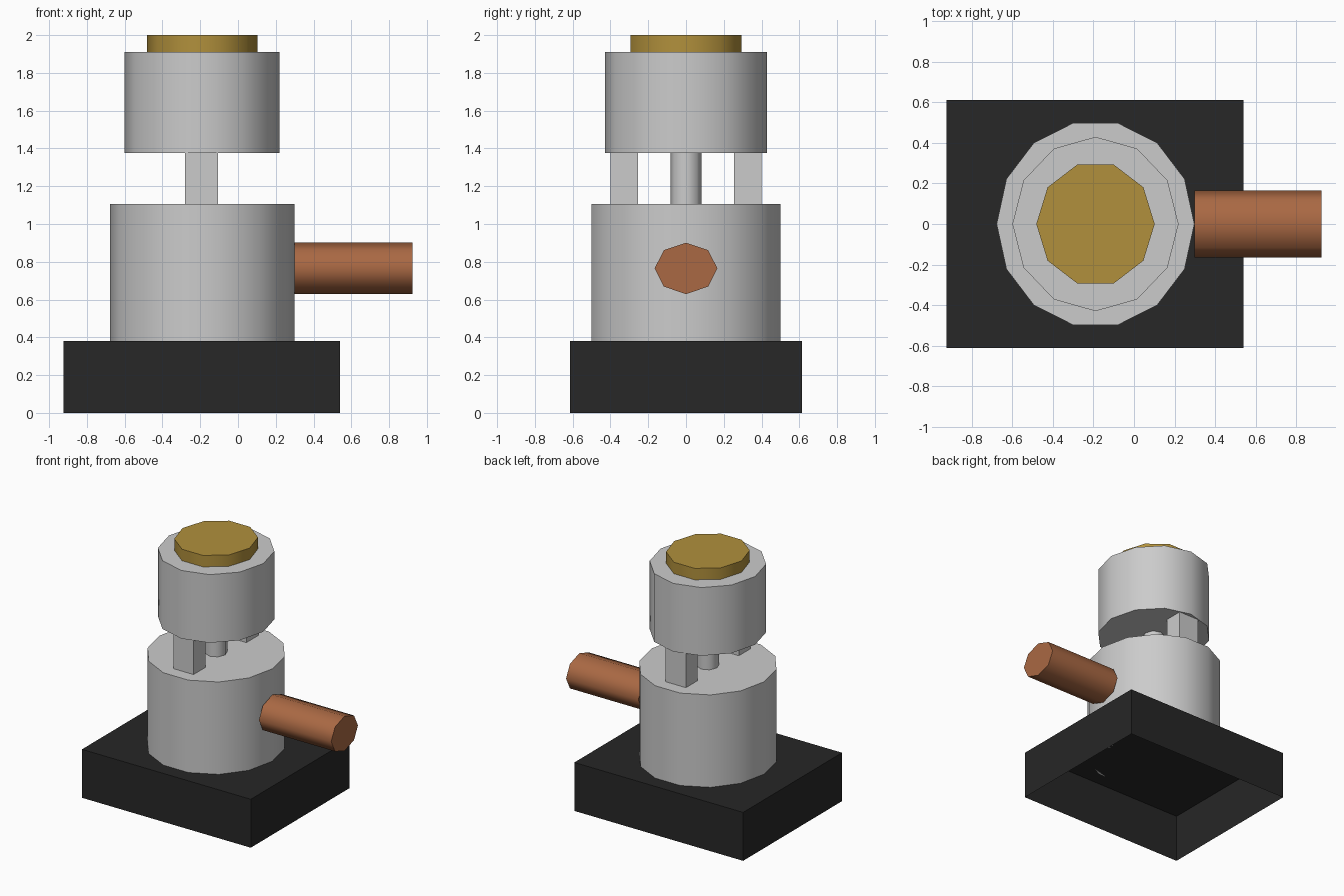
import bpy, bmesh, math
from mathutils import Matrix, Vector

if "Cube" in bpy.data.objects:
    bpy.data.objects.remove(bpy.data.objects["Cube"])

CX = -0.19  # shared vertical axis of the stack


def material(name, rgb):
    m = bpy.data.materials.new(name)
    m.diffuse_color = (*rgb, 1)
    m.use_nodes = True
    m.node_tree.nodes["Principled BSDF"].inputs["Base Color"].default_value = m.diffuse_color
    return m


def finish(name, bm, mat=None, smooth=False):
    bmesh.ops.recalc_face_normals(bm, faces=bm.faces)
    me = bpy.data.meshes.new(name)
    bm.to_mesh(me)
    bm.free()
    if smooth:
        me.polygons.foreach_set("use_smooth", [True] * len(me.polygons))
        me.set_sharp_from_angle(angle=math.radians(60))
    if mat:
        me.materials.append(mat)
    ob = bpy.data.objects.new(name, me)
    bpy.context.collection.objects.link(ob)
    return ob


def box(name, lo, hi, mat=None, open_bottom=False):
    lo, hi = Vector(lo), Vector(hi)
    bm = bmesh.new()
    bmesh.ops.create_cube(bm, size=1, matrix=Matrix.Translation((lo + hi) / 2) @ Matrix.Diagonal((*(hi - lo), 1)))
    if open_bottom:
        bottom = min(bm.faces, key=lambda f: f.calc_center_median().z)
        bmesh.ops.delete(bm, geom=[bottom], context='FACES_ONLY')
        ob = finish(name, bm, mat)
        return ob
    return finish(name, bm, mat)


def prism(name, sides, place, mat=None):
    """Capped prism; place(c, s, t) maps the unit circle and end t (0/1) to a point."""
    bm = bmesh.new()
    rings = [[bm.verts.new(place(math.cos(math.tau * i / sides), math.sin(math.tau * i / sides), t))
              for i in range(sides)] for t in (0, 1)]
    for i in range(sides):
        j = (i + 1) % sides
        bm.faces.new((rings[0][i], rings[0][j], rings[1][j], rings[1][i]))
    bm.faces.new(rings[0][::-1])
    bm.faces.new(rings[1])
    return finish(name, bm, mat, smooth=True)


def drum(name, sides, rx, ry, z0, z1, mat=None):
    return prism(name, sides, lambda c, s, t: (CX + rx * c, ry * s, z0 + t * (z1 - z0)), mat)


black = material("black", (0.02, 0.02, 0.02))
gold = material("gold", (0.44, 0.28, 0.045))
copper = material("copper", (0.40, 0.14, 0.057))

# Base plinth, open underneath
box("base", (-0.925, -0.613, 0), (0.54, 0.613, 0.38), black, open_bottom=True)

# Stacked drums and cap
drum("lower_drum", 14, 0.488, 0.512, 0.38, 1.105)
drum("upper_drum", 12, 0.41, 0.43, 1.375, 1.91)
drum("top_cap", 10, 0.292, 0.308, 1.91, 2.0, gold)

# Central rod and the two side posts in the gap
drum("centre_rod", 8, 0.08, 0.083, 1.105, 1.375)
for side, y in (("front", -0.328), ("back", 0.328)):
    box(side + "_post", (-0.28, y - 0.073, 1.105), (-0.105, y + 0.073, 1.375))

# Side pipe, octagonal, pointing right
prism("side_pipe", 8, lambda c, s, t: (0.298 + t * 0.627, 0.166 * c, 0.765 + 0.136 * s), copper)
